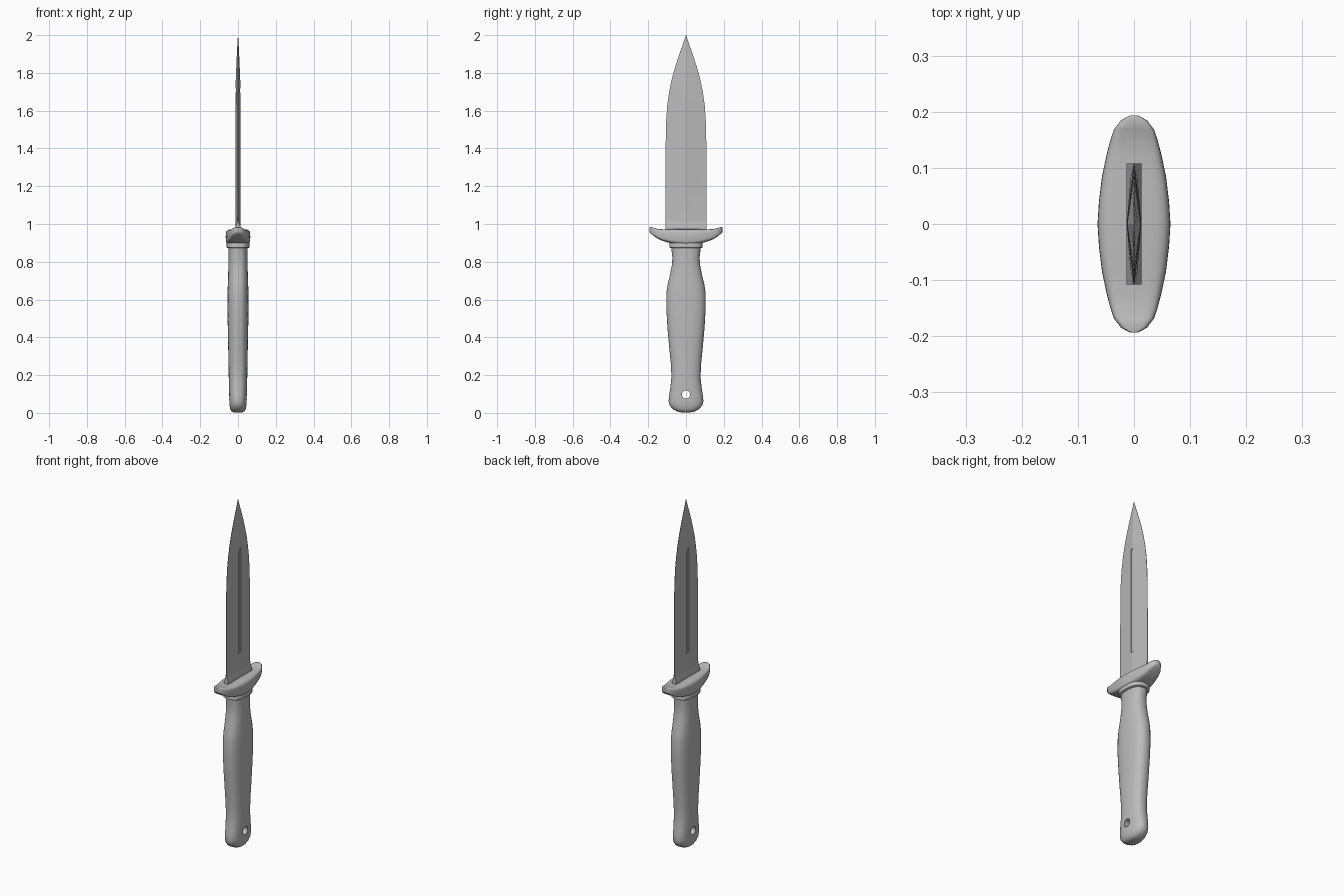
import bpy, bmesh, math

cube = bpy.data.objects.get("Cube")
if cube:
    bpy.data.objects.remove(cube, do_unlink=True)

grey = bpy.data.materials.new("plain grey")
grey.use_nodes = True
colour = (0.5, 0.5, 0.5, 1)
grey.diffuse_color = colour
grey.node_tree.nodes["Principled BSDF"].inputs["Base Color"].default_value = colour


def finish(bm, name):
    """Turn a bmesh into a linked object."""
    bmesh.ops.recalc_face_normals(bm, faces=bm.faces)
    mesh = bpy.data.meshes.new(name)
    bm.to_mesh(mesh)
    bm.free()
    mesh.materials.append(grey)
    obj = bpy.data.objects.new(name, mesh)
    bpy.context.collection.objects.link(obj)
    return obj


def loft(rings, name):
    """Skin a list of equal-sized closed rings and cap both ends."""
    bm = bmesh.new()
    loops = [[bm.verts.new(p) for p in ring] for ring in rings]
    n = len(loops[0])
    for a, b in zip(loops, loops[1:]):
        for i in range(n):
            j = (i + 1) % n
            bm.faces.new((a[i], a[j], b[j], b[i]))
    bm.faces.new(loops[0])
    bm.faces.new(loops[-1])
    return finish(bm, name)


def oval(rx, ry, power, n=32):
    """Points of a superellipse."""
    pts = []
    for i in range(n):
        t = 2 * math.pi * i / n
        c, s = math.cos(t), math.sin(t)
        pts.append((math.copysign(abs(c) ** (2 / power), c) * rx,
                    math.copysign(abs(s) ** (2 / power), s) * ry))
    return pts


def cut(obj, cutters):
    """Apply boolean cuts and remove the cutters."""
    for cutter in cutters:
        cutter.hide_render = True
        mod = obj.modifiers.new("cut", "BOOLEAN")
        mod.operation, mod.solver, mod.object = "DIFFERENCE", "EXACT", cutter
    graph = bpy.context.evaluated_depsgraph_get()
    mesh = bpy.data.meshes.new_from_object(obj.evaluated_get(graph))
    obj.modifiers.clear()
    obj.data = mesh
    for cutter in cutters:
        bpy.data.objects.remove(cutter, do_unlink=True)


def capsule(name, x0, x1, radius, z0, z1, n=12):
    """Prism along x with a round-ended slot outline."""
    outline = []
    for centre, start in ((z1, 0), (z0, math.pi)):
        for i in range(n + 1):
            t = start + math.pi * i / n
            outline.append((radius * math.cos(t), centre + radius * math.sin(t)))
    return loft([[(x, y, z) for y, z in outline] for x in (x0, x1)], name)


# Grip: z, half thickness, half width
grip = [(0.003, 0.022, 0.025), (0.008, 0.034, 0.048), (0.02, 0.041, 0.070),
        (0.04, 0.045, 0.087), (0.06, 0.046, 0.092), (0.09, 0.047, 0.090),
        (0.13, 0.048, 0.083), (0.19, 0.049, 0.077), (0.26, 0.050, 0.080),
        (0.35, 0.052, 0.089), (0.45, 0.054, 0.098), (0.55, 0.056, 0.104),
        (0.64, 0.055, 0.103), (0.68, 0.054, 0.097), (0.73, 0.052, 0.085),
        (0.78, 0.051, 0.075), (0.82, 0.050, 0.072), (0.885, 0.050, 0.079)]
handle = loft([[(x, y, z) for x, y in oval(rx, ry, 2.4)] for z, rx, ry in grip], "handle")
cut(handle, [loft([[(x, y, z + 0.097) for y, z in oval(0.022, 0.022, 2, 20)]
                   for x in (-0.2, 0.2)], "lanyard_hole_cutter")])

# Collar between the grip and the guard
collar = loft([[(x, y, z) for x, y in oval(rx, ry, 2.6)] for z, rx, ry in
               ((0.873, 0.056, 0.083), (0.876, 0.060, 0.088),
                (0.892, 0.061, 0.088), (0.905, 0.058, 0.085))], "collar")

# Guard: y, half thickness, bottom, top; mirrored front to back
half = [(0.04, 0.0625, 0.891, 0.973), (0.085, 0.057, 0.899, 0.972),
        (0.125, 0.0485, 0.911, 0.972), (0.15, 0.042, 0.923, 0.974),
        (0.168, 0.036, 0.935, 0.979), (0.185, 0.023, 0.948, 0.984),
        (0.193, 0.008, 0.957, 0.982)]
stations = [(-y, w, b, t) for y, w, b, t in reversed(half)]
stations += [(0, 0.065, 0.888, 0.973)] + half
guard = loft([[(x, y, (b + t) / 2 + z) for x, z in oval(w, (t - b) / 2, 4.5)]
              for y, w, b, t in stations], "guard")

# Blade: z, half thickness at the ridge, at the edge, half width
sections = [(0.94, 0.013, 0.013, 0.108), (0.985, 0.013, 0.013, 0.108),
            (1.01, 0.013, 0.004, 0.108), (1.04, 0.013, 0.0008, 0.108),
            (1.3, 0.013, 0.0008, 0.108), (1.48, 0.013, 0.0008, 0.107),
            (1.56, 0.013, 0.0008, 0.104), (1.63, 0.013, 0.0008, 0.099),
            (1.70, 0.013, 0.0008, 0.089), (1.76, 0.012, 0.0008, 0.077),
            (1.82, 0.0095, 0.0008, 0.061), (1.88, 0.007, 0.0008, 0.042),
            (1.94, 0.004, 0.0006, 0.021), (2.0, 0.0003, 0.0002, 0.0005)]
blade = loft([[(c, 0, z), (e, w, z), (-e, w, z), (-c, 0, z), (-e, -w, z), (e, -w, z)]
              for z, c, e, w in sections], "blade")
cut(blade, [capsule("groove_cutter", side * 0.008, side * 0.03, 0.0085, 1.118, 1.712)
            for side in (-1, 1)])

# Smooth shading with crisp edges
bpy.ops.object.select_all(action="DESELECT")
for obj, angle in ((handle, 40), (collar, 40), (guard, 50), (blade, 7)):
    bpy.context.view_layer.objects.active = obj
    obj.select_set(True)
    bpy.ops.object.shade_smooth_by_angle(angle=math.radians(angle))
    obj.select_set(False)
